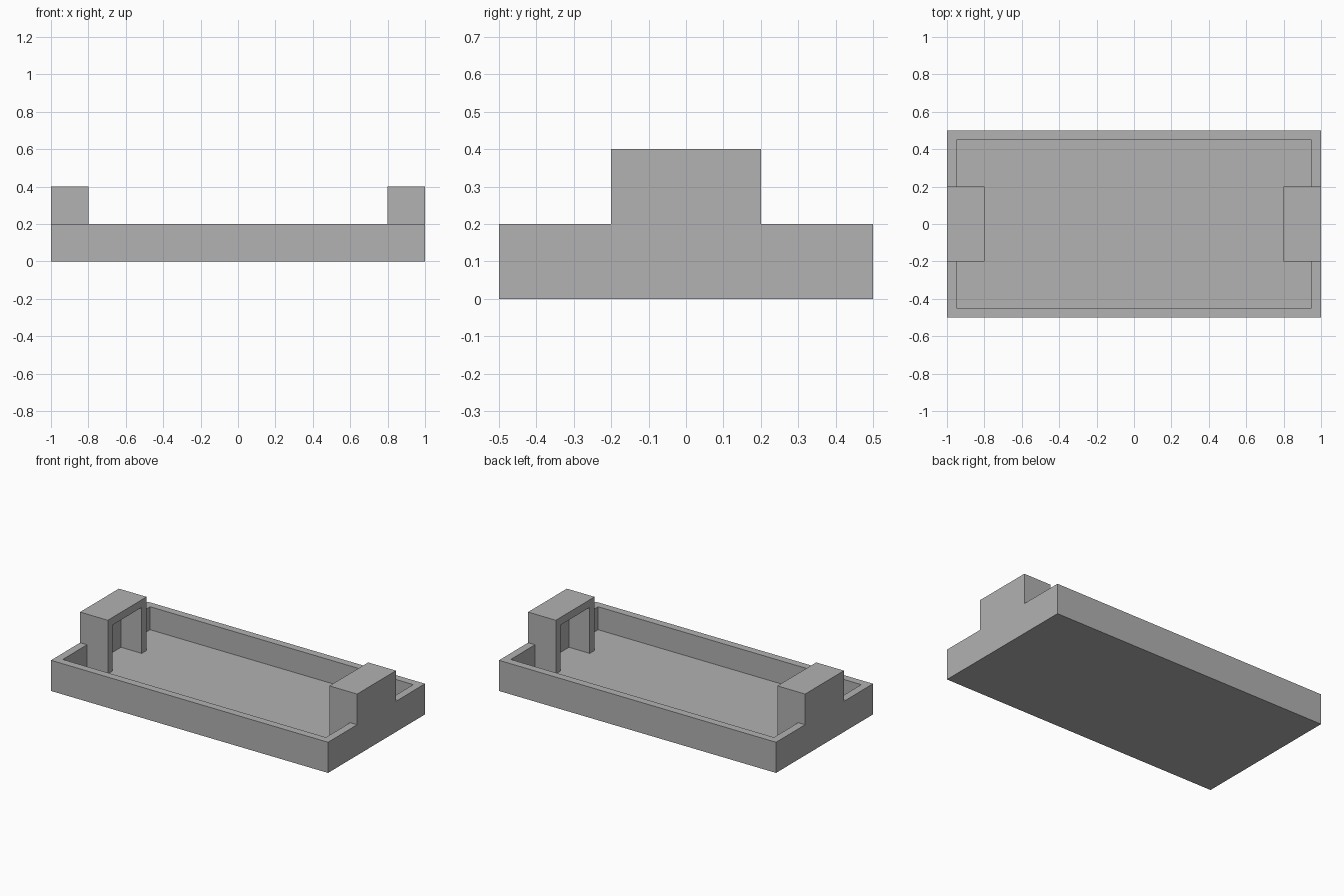
import bpy
import bmesh
from mathutils import Matrix, Vector

default = bpy.data.objects.get("Cube")
if default:
    bpy.data.objects.remove(default, do_unlink=True)

WALL = 0.05           # thickness of floor, rim and end hoods
GREY = (0.445, 0.445, 0.445, 1.0)

grey = bpy.data.materials.new("plain grey")
grey.use_nodes = True
grey.diffuse_color = GREY
grey.node_tree.nodes["Principled BSDF"].inputs["Base Color"].default_value = GREY


def block(name, low, high):
    """Axis-aligned box between two corners."""
    low, high = Vector(low), Vector(high)
    bm = bmesh.new()
    place = Matrix.Translation((low + high) / 2) @ Matrix.Diagonal((high - low).to_4d())
    bmesh.ops.create_cube(bm, size=1, matrix=place)
    mesh = bpy.data.meshes.new(name)
    bm.to_mesh(mesh)
    bm.free()
    mesh.materials.append(grey)
    obj = bpy.data.objects.new(name, mesh)
    bpy.context.collection.objects.link(obj)
    return obj


def combine(target, tool, operation):
    """Apply an exact boolean, then remove the tool."""
    mod = target.modifiers.new(operation.lower(), "BOOLEAN")
    mod.operation, mod.solver, mod.object = operation, "EXACT", tool
    bpy.context.view_layer.update()
    graph = bpy.context.evaluated_depsgraph_get()
    mesh = bpy.data.meshes.new_from_object(target.evaluated_get(graph))
    target.modifiers.clear()
    target.data = mesh
    bpy.data.objects.remove(tool, do_unlink=True)


# Shallow tray with a hollow basin
tray = block("tray", (-1, -0.5, 0), (1, 0.5, 0.2))
basin = block("basin_cutter", (-1 + WALL, -0.5 + WALL, WALL), (1 - WALL, 0.5 - WALL, 0.5))
combine(tray, basin, "DIFFERENCE")

# Raised hood at each end, open towards the middle
for side in (-1, 1):
    xs = sorted((side * 0.8, side))
    hood = block("hood", (xs[0], -0.2, 0), (xs[1], 0.2, 0.4))
    combine(tray, hood, "UNION")
    xs = sorted((side * 0.7, side * (1 - WALL)))
    mouth = block("mouth_cutter", (xs[0], -0.2 + WALL, WALL), (xs[1], 0.2 - WALL, 0.4 - WALL))
    combine(tray, mouth, "DIFFERENCE")

tray.name = "tray_with_end_hoods"
